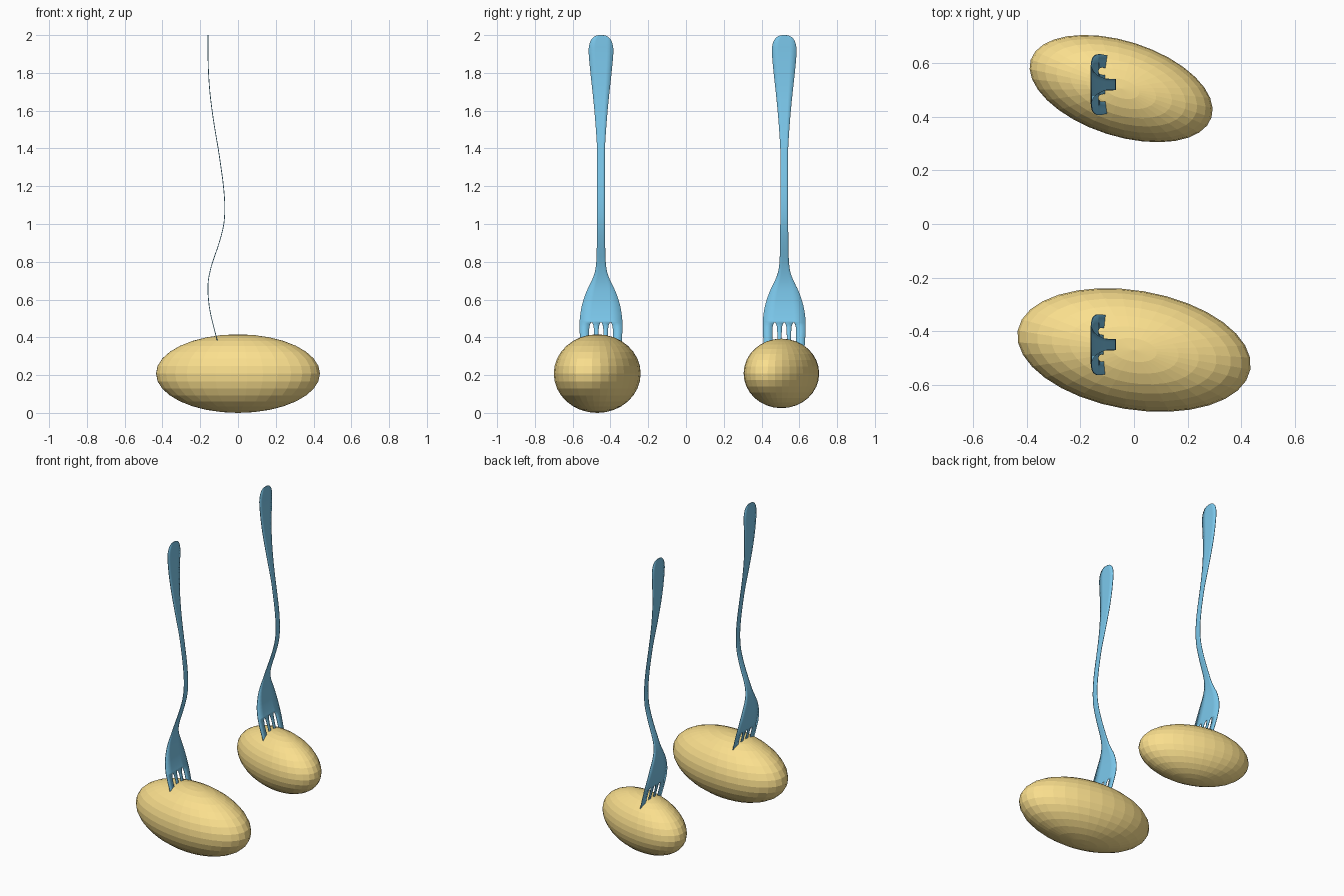
import bpy, bmesh, math
from mathutils import Vector

if "Cube" in bpy.data.objects:
    bpy.data.objects.remove(bpy.data.objects["Cube"])


def material(name, color):
    m = bpy.data.materials.new(name)
    m.diffuse_color = (*color, 1)
    m.use_nodes = True
    m.node_tree.nodes["Principled BSDF"].inputs["Base Color"].default_value = m.diffuse_color
    return m


steel = material("fork_blue", (0.20, 0.58, 0.84))
skin = material("potato_yellow", (0.96, 0.74, 0.27))

# Fork stations from handle end to tine tips: height, bend in x, half width, slot half width
S = 0.002
STATIONS = [Vector(p) for p in (
    (2.00, -.159, .012, S), (1.993, -.159, .034, S), (1.975, -.159, .052, S),
    (1.945, -.159, .063, S), (1.90, -.159, .065, S), (1.80, -.156, .056, S),
    (1.70, -.149, .045, S), (1.60, -.137, .035, S), (1.50, -.122, .027, S),
    (1.40, -.105, .021, S), (1.30, -.090, .020, S), (1.20, -.077, .020, S),
    (1.10, -.070, .020, S), (1.00, -.075, .021, S), (0.90, -.100, .022, S),
    (0.80, -.134, .025, S), (0.74, -.150, .034, S), (0.69, -.158, .054, S),
    (0.64, -.159, .078, S), (0.57, -.153, .101, S), (0.51, -.142, .111, .003),
    (0.478, -.134, .113, .004), (0.462, -.130, .113, .010), (0.43, -.122, .113, .013),
    (0.35, -.101, .108, .015), (0.27, -.079, .102, .018))]
SLOT_START = 21
STEPS = 3


def catmull(i, t):
    last = len(STATIONS) - 1
    a, b, c, d = (STATIONS[min(max(i + k, 0), last)] for k in (-1, 0, 1, 2))
    return 0.5 * (2 * b + (c - a) * t + (2 * a - 5 * b + 4 * c - d) * t * t
                  + (3 * b - a - 3 * c + d) * t ** 3)


def fork(name, y0):
    bm = bmesh.new()
    rows = []
    samples = [catmull(i, k / STEPS) for i in range(len(STATIONS) - 1) for k in range(STEPS)]
    for z, x, w, s in samples + [STATIONS[-1]]:
        f = w / 0.113
        cols = (-w, f * (-.05 - s), f * (-.05 + s), -f * s, f * s,
                f * (.05 - s), f * (.05 + s), w)
        rows.append([bm.verts.new((x, y0 + y, z)) for y in cols])
    for r in range(len(rows) - 1):
        for c in range(7):
            # the three slots between the tines stay open
            if r >= SLOT_START * STEPS and c in (1, 3, 5):
                continue
            bm.faces.new((rows[r][c], rows[r + 1][c], rows[r + 1][c + 1], rows[r][c + 1]))
    bmesh.ops.recalc_face_normals(bm, faces=bm.faces)
    me = bpy.data.meshes.new(name)
    bm.to_mesh(me)
    bm.free()
    ob = bpy.data.objects.new(name, me)
    bpy.context.collection.objects.link(ob)
    me.materials.append(steel)
    sol = ob.modifiers.new("sheet", "SOLIDIFY")
    sol.thickness = 0.004
    sol.offset = 0
    bpy.ops.object.select_all(action='DESELECT')
    ob.select_set(True)
    bpy.context.view_layer.objects.active = ob
    bpy.ops.object.shade_smooth_by_angle(angle=math.radians(40))


def potato(name, loc, size, turn):
    bpy.ops.mesh.primitive_uv_sphere_add(segments=32, ring_count=16, radius=1, location=loc,
                                         rotation=(0, 0, math.radians(turn)))
    ob = bpy.context.object
    ob.name = name
    ob.scale = size
    ob.data.materials.append(skin)


# Two potatoes, each with an upright fork stuck in it
potato("potato_large", (0, -0.47, 0.208), (0.44, 0.222, 0.208), -9.5)
potato("potato_small", (-0.048, 0.505, 0.209), (0.354, 0.177, 0.184), -17.7)
fork("fork_large_potato", -0.45)
fork("fork_small_potato", 0.52)
